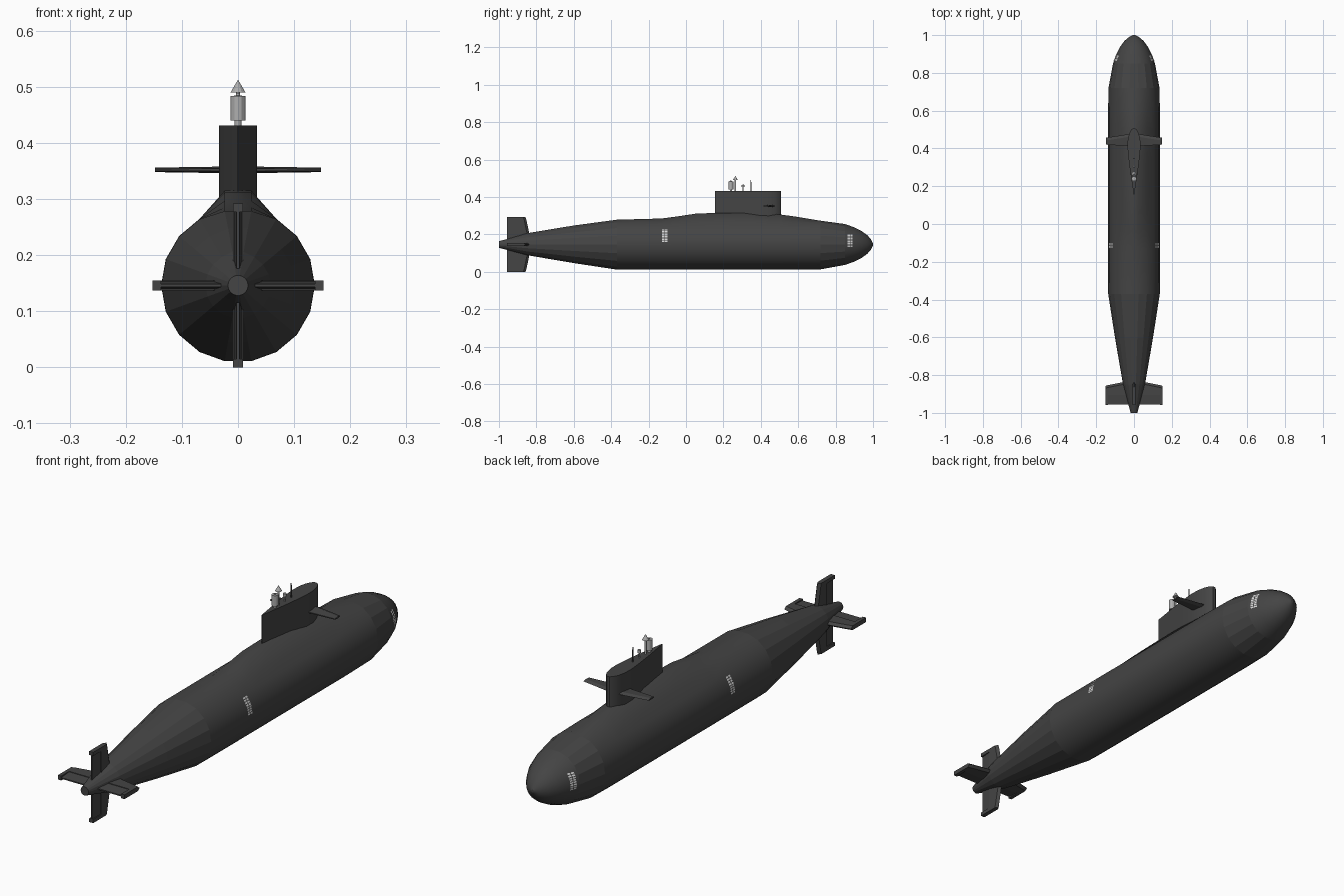
import bpy, bmesh, math
from mathutils import Vector
from mathutils.bvhtree import BVHTree

if "Cube" in bpy.data.objects:
    bpy.data.objects.remove(bpy.data.objects["Cube"])

CZ = 0.146          # height of the hull axis


def material(name, rgb):
    m = bpy.data.materials.new(name)
    m.diffuse_color = (*rgb, 1)
    m.use_nodes = True
    m.node_tree.nodes["Principled BSDF"].inputs["Base Color"].default_value = m.diffuse_color
    return m


HULL = material("dark hull grey", (0.058, 0.058, 0.058))
MAST = material("mast light grey", (0.42, 0.42, 0.42))
MARK = material("pale marking", (0.68, 0.68, 0.68))


def finish(bm, name, mat):
    bmesh.ops.recalc_face_normals(bm, faces=bm.faces)
    me = bpy.data.meshes.new(name)
    bm.to_mesh(me)
    bm.free()
    me.materials.append(mat)
    ob = bpy.data.objects.new(name, me)
    bpy.context.collection.objects.link(ob)
    return ob


def loft(name, rings, mat, smooth=lambda face: False):
    """Skin a list of equal-length closed rings and cap both ends."""
    bm = bmesh.new()
    vs = [[bm.verts.new(p) for p in ring] for ring in rings]
    n = len(vs[0])
    for a, b in zip(vs, vs[1:]):
        for i in range(n):
            j = (i + 1) % n
            f = bm.faces.new((a[i], a[j], b[j], b[i]))
            f.smooth = smooth(f)
    bm.faces.new(vs[0])
    bm.faces.new(vs[-1])
    return finish(bm, name, mat)


# Hull: 18-sided body; third value lifts the top edges into the casing hump
stations = [(-1, .018, 0), (-.95, .031, 0), (-.85, .058, .003), (-.6, .101, .002),
            (-.37, .1365, -.002), (-.13, .137, .004), (-.04, .137, .016),
            (.06, .137, .031), (.2, .137, .034), (.35, .137, .033), (.5, .137, .026),
            (.6, .137, .012), (.72, .135, -.006), (.85, .111, 0), (.9, .093, 0),
            (.94, .072, 0), (.97, .050, 0), (.99, .026, 0), (1, .006, 0)]
rings = []
for y, r, lift in stations:
    ring = []
    for k in range(18):
        a = math.radians(20 * k)
        up = lift if k in (4, 5) else 0
        ring.append((r * math.cos(a), y, CZ + r * math.sin(a) + up))
    rings.append(ring)


def hull_smooth(f):
    y = f.calc_center_median().y
    return -.37 < y < .72 or y > .85


hull = loft("hull", rings, HULL, hull_smooth)

# Sail: teardrop section, blunt towards the bow, pointed aft
half = [(.507, .006), (.498, .016), (.478, .026), (.445, .033), (.40, .034),
        (.34, .028), (.27, .019), (.20, .008), (.155, .001)]
outline = half + [(y, -x) for y, x in reversed(half)]
sail = loft("sail", [[(x, y, z) for y, x in outline] for z in (.27, .431)], HULL,
            lambda f: True)
for f in sail.data.polygons:
    if abs(f.normal.z) > .5:
        f.use_smooth = False
sail.data.polygons.update()
bpy.context.view_layer.objects.active = sail
sail.select_set(True)
bpy.ops.object.shade_smooth_by_angle(angle=math.radians(35))
sail.select_set(False)

# Sail planes, one each side
for side, tag in ((1, "right"), (-1, "left")):
    def section(x, lead, trail, t):
        m = lead - .015
        return [(side * x, y, .352 + z) for y, z in
                ((lead, 0), (m, t), (trail, t * .4), (trail, -t * .4), (m, -t))]
    loft("sail_plane_" + tag,
         [section(.015, .478, .412, .006), section(.148, .457, .420, .004)], HULL)


# Cross tail: fixed fin, tapered rudder flap and tip block, four times round
def fin_ring(angle, r, pts):
    d = Vector((math.cos(angle), 0, math.sin(angle)))
    n = Vector((-d.z, 0, d.x))
    return [Vector((0, y, CZ)) + d * r + n * t for y, t in pts]


def blade(lead, rear, t):
    return [(lead, 0), (lead - .012, t), (rear, t), (rear, -t), (lead - .012, -t)]


flap = [(-.90, .007), (-.956, .0025), (-.956, -.0025), (-.90, -.007)]
for i, tag in enumerate(("right", "upper", "left", "lower")):
    a = i * math.pi / 2
    tip = .152 if i % 2 == 0 else .146
    inner = tip - .015
    loft(tag + "_tail_fin", [fin_ring(a, .03, blade(-.832, -.905, .009)),
                             fin_ring(a, inner, blade(-.853, -.905, .009))], HULL)
    loft(tag + "_tail_flap", [fin_ring(a, .03, flap), fin_ring(a, inner, flap)], HULL)
    loft(tag + "_tail_tip", [fin_ring(a, inner, blade(-.853, -.957, .009)),
                             fin_ring(a, tip, blade(-.858, -.957, .009))], HULL)


# Masts: turned from (radius, height) profiles
def turned(name, y, profile, mat, n=12):
    loft(name, [[(r * math.cos(2 * math.pi * k / n), y + r * math.sin(2 * math.pi * k / n), z)
                 for k in range(n)] for r, z in profile], mat)


turned("radar_mast", .24, [(.006, .42), (.006, .440), (.0131, .4401), (.0131, .484),
                           (.004, .4841), (.004, .488)], MAST)
turned("cone_mast", .264, [(.004, .42), (.004, .490), (.0131, .4901), (.0005, .512)], MAST)
turned("periscope", .305, [(.003, .42), (.003, .452), (.007, .4525), (.007, .463),
                           (.003, .466)], MAST)
turned("whip_antenna", .347, [(.003, .42), (.002, .49)], HULL, 6)

# Draft marks: rows of thin dashes laid onto the hull sides
tree = BVHTree.FromPolygons([v.co for v in hull.data.vertices],
                            [p.vertices[:] for p in hull.data.polygons])
for place, yc, z0 in (("mid", -.113, .160), ("bow", .878, .132)):
    for side, tag in ((1, "right"), (-1, "left")):
        bm = bmesh.new()
        for row in range(8):
            for col in range(2):
                y = yc - .014 + col * .015
                z = z0 + row * .0086
                quad = []
                for dy, dz in ((0, 0), (.012, 0), (.012, .006), (0, .006)):
                    hit, nor, _, _ = tree.ray_cast(Vector((side, y + dy, z + dz)),
                                                   Vector((-side, 0, 0)))
                    quad.append(bm.verts.new(hit + Vector((side * .0015, 0, .0004))))
                bm.faces.new(quad if side > 0 else quad[::-1])
        me = bpy.data.meshes.new("draft_marks")
        bm.to_mesh(me)
        bm.free()
        me.materials.append(MARK)
        ob = bpy.data.objects.new("%s_draft_marks_%s" % (place, tag), me)
        bpy.context.collection.objects.link(ob)
